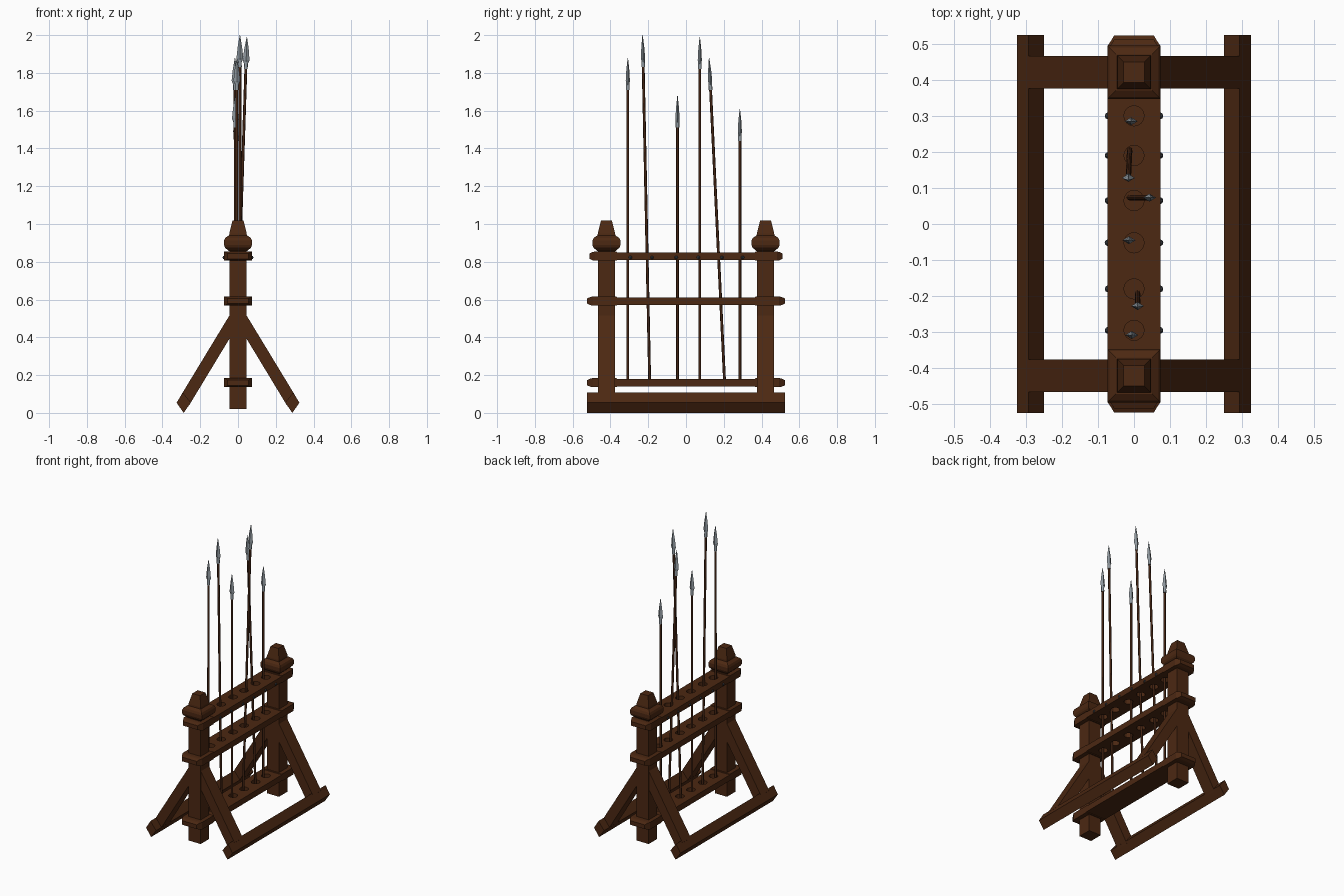
import bpy, bmesh, math
from mathutils import Vector, Matrix

cube = bpy.data.objects.get("Cube")
if cube:
    bpy.data.objects.remove(cube, do_unlink=True)


def material(name, rgb, metallic=0.0, roughness=0.7):
    m = bpy.data.materials.new(name)
    m.use_nodes = True
    m.diffuse_color = (*rgb, 1)
    node = m.node_tree.nodes["Principled BSDF"]
    node.inputs["Base Color"].default_value = (*rgb, 1)
    node.inputs["Roughness"].default_value = roughness
    return m


WOOD = material("dark brown wood", (0.072, 0.021, 0.006))
SHAFT = material("spear shaft wood", (0.055, 0.017, 0.006))
STEEL = material("light steel", (0.28, 0.32, 0.35))
IRON = material("dark iron", (0.035, 0.04, 0.048))


def make(name, bm, mat):
    bmesh.ops.recalc_face_normals(bm, faces=bm.faces)
    mesh = bpy.data.meshes.new(name)
    bm.to_mesh(mesh)
    bm.free()
    mesh.materials.append(mat)
    ob = bpy.data.objects.new(name, mesh)
    bpy.context.collection.objects.link(ob)
    return ob


def loft(name, rings, mat, matrix=None):
    """Skin a list of equal-length point rings and cap both ends."""
    bm = bmesh.new()
    loops = [[bm.verts.new(p) for p in ring] for ring in rings]
    for a, b in zip(loops, loops[1:]):
        for i in range(len(a)):
            j = (i + 1) % len(a)
            bm.faces.new((a[i], a[j], b[j], b[i]))
    bm.faces.new(loops[0])
    bm.faces.new(loops[-1])
    if matrix:
        bm.transform(matrix)
    return make(name, bm, mat)


CORNERS = ((-1, -1), (1, -1), (1, 1), (-1, 1))


def square_stack(name, y, levels):
    """Square sections (height, half width) stacked upward."""
    return loft(name, [[(sx * h, y + sy * h, z) for sx, sy in CORNERS]
                       for z, h in levels], WOOD)


def extrude_y(name, profile, y0, y1):
    return loft(name, [[(x, y, z) for x, z in profile] for y in (y0, y1)], WOOD)


def round_ring(rx, ry, z, sides):
    return [(rx * math.cos(2 * math.pi * i / sides),
             ry * math.sin(2 * math.pi * i / sides), z) for i in range(sides)]


HOLES = (-0.295, -0.18, -0.052, 0.065, 0.19, 0.3)
POST_Y = 0.421

# Posts with cushion caps and tapered finials
for side, y in (("front", -POST_Y), ("back", POST_Y)):
    square_stack(side + "_post", y, [(0.02, 0.046), (0.87, 0.046)])
    square_stack(side + "_cap", y, [(0.858, 0.05), (0.875, 0.069), (0.888, 0.074),
                                    (0.912, 0.074), (0.926, 0.068), (0.938, 0.05)])
    square_stack(side + "_finial", y, [(0.936, 0.047), (0.95, 0.046), (1.018, 0.029)])


# Rails with tapered ends and drilled sockets
def rail(name, z, end, hole_bottom):
    stations = [(end, 0.055, 0.014), (end - 0.018, 0.066, 0.022),
                (end - 0.03, 0.074, 0.024), (0.367, 0.074, 0.024), (0.366, 0.074, 0.02)]
    stations = [(-y, w, h) for y, w, h in stations] + stations[::-1]
    ob = loft(name, [[(sx * w, y, z + sz * h) for sx, sz in CORNERS]
                     for y, w, h in stations], WOOD)
    bm = bmesh.new()
    top = z + 0.05
    for y in HOLES:
        bmesh.ops.create_cone(bm, cap_ends=True, segments=16, radius1=0.028,
                              radius2=0.028, depth=top - hole_bottom,
                              matrix=Matrix.Translation((0, y, (top + hole_bottom) / 2)))
    cutter = make("socket_cutter", bm, WOOD)
    cutter.hide_render = True
    mod = ob.modifiers.new("sockets", 'BOOLEAN')
    mod.operation = 'DIFFERENCE'
    mod.solver = 'EXACT'
    mod.object = cutter
    bpy.context.view_layer.objects.active = ob
    bpy.ops.object.modifier_apply(modifier=mod.name)
    bpy.data.objects.remove(cutter, do_unlink=True)


rail("top_rail", 0.83, 0.512, 0.78)
rail("middle_rail", 0.592, 0.523, 0.54)
rail("bottom_rail", 0.16, 0.523, 0.15)

# Slanted legs and the feet they stand on
for side, s in (("left", 1), ("right", -1)):
    leg = [(0.03, 0.541), (0.30, 0.096), (0.26, 0.038), (0.03, 0.418)]
    foot = [(0.292, 0.108), (0.325, 0.054), (0.288, 0), (0.25, 0.054)]
    for end, y in (("front", -POST_Y), ("back", POST_Y)):
        extrude_y(f"{end}_{side}_leg", [(s * x, z) for x, z in leg],
                  y - 0.0445, y + 0.0445)
    extrude_y(side + "_foot", [(s * x, z) for x, z in foot], -0.524, 0.524)

# Iron studs along both sides of the top rail
for side, s in (("left", 1), ("right", -1)):
    bm = bmesh.new()
    for y in HOLES:
        bmesh.ops.create_uvsphere(
            bm, u_segments=8, v_segments=6, radius=0.009,
            matrix=Matrix.Translation((s * 0.074, y, 0.823)) @ Matrix.Diagonal((0.8, 1, 1, 1)))
    make(side + "_rail_studs", bm, IRON)

# Spears: foot point and tip point
SPEARS = (((-0.008, -0.308, 0.15), (-0.006, -0.308, 1.88)),
          ((0.01, -0.192, 0.15), (0.01, -0.23, 2.0)),
          ((-0.014, -0.045, 0.15), (-0.014, -0.045, 1.68)),
          ((-0.013, 0.073, 0.15), (0.047, 0.073, 1.99)),
          ((-0.012, 0.205, 0.15), (-0.016, 0.122, 1.88)),
          ((-0.008, 0.285, 0.15), (-0.008, 0.285, 1.61)))

for n, (foot, tip) in enumerate(SPEARS, 1):
    foot, tip = Vector(foot), Vector(tip)
    axis = tip - foot
    length = axis.length
    place = Matrix.Translation(foot) @ Vector((0, 0, 1)).rotation_difference(axis).to_matrix().to_4x4()
    shaft = loft(f"spear_shaft_{n}", [round_ring(0.0075, 0.0075, z, 8)
                                      for z in (0, length - 0.14)], SHAFT, place)
    socket = loft(f"spear_socket_{n}", [round_ring(r, r, length - d, 8) for r, d in
                                        ((0.01, 0.17), (0.009, 0.115))], STEEL, place)
    loft(f"spear_blade_{n}", [round_ring(w, t, length - d, 4) for w, t, d in
                              ((0.008, 0.007, 0.148), (0.018, 0.011, 0.122),
                               (0.012, 0.008, 0.065), (0.001, 0.001, 0))], STEEL, place)
    for ob in (shaft, socket):
        bpy.ops.object.select_all(action='DESELECT')
        ob.select_set(True)
        bpy.context.view_layer.objects.active = ob
        bpy.ops.object.shade_smooth_by_angle(angle=math.radians(50))
